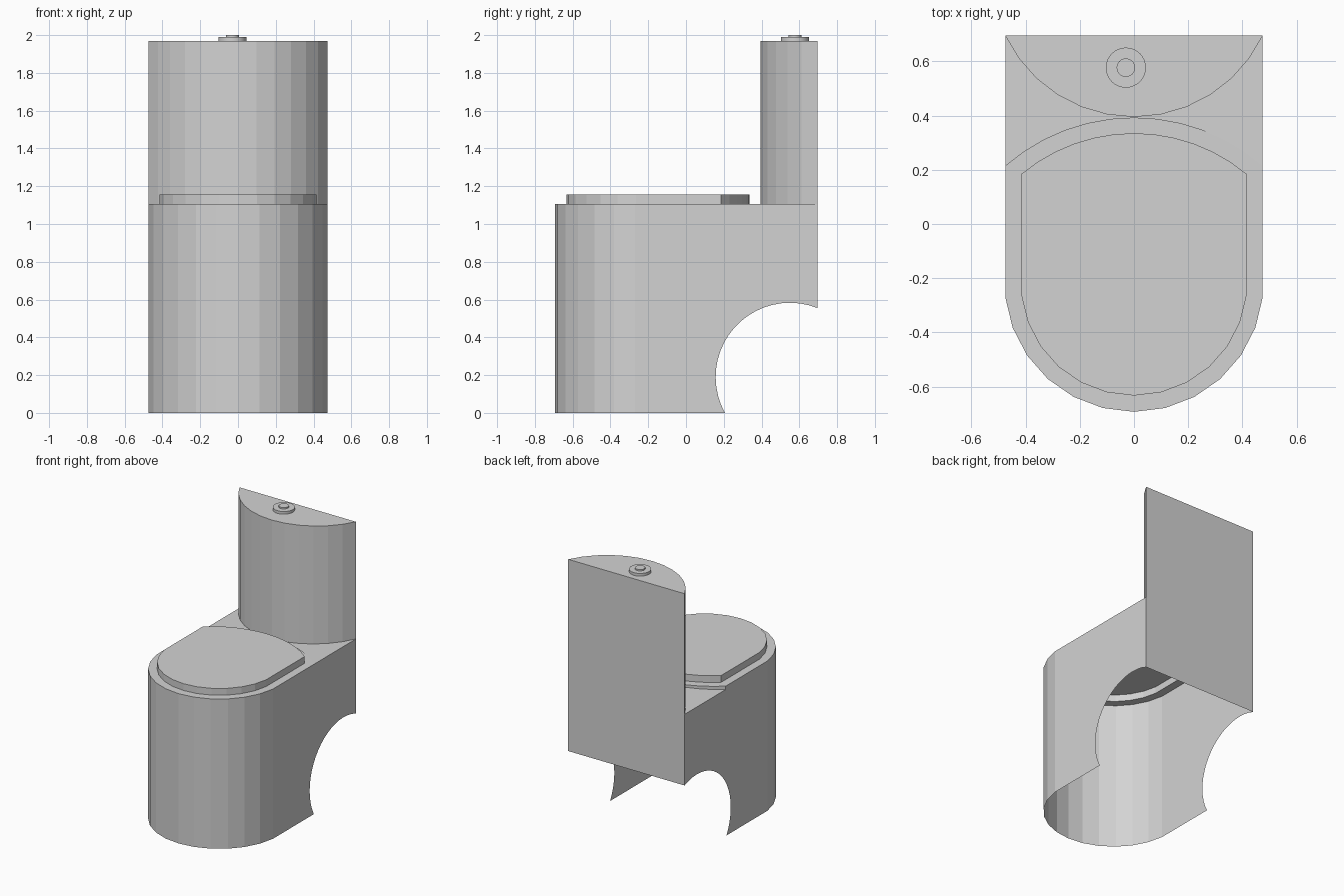
import bpy, bmesh, math
from mathutils import Vector

cube = bpy.data.objects.get("Cube")
if cube:
    bpy.data.objects.remove(cube)

# One ceramic colour for everything
ceramic = bpy.data.materials.new("pale grey ceramic")
ceramic.use_nodes = True
GREY = (0.65, 0.65, 0.65, 1)
ceramic.diffuse_color = GREY
ceramic.node_tree.nodes["Principled BSDF"].inputs["Base Color"].default_value = GREY

HALF_W, BACK_Y = 0.475, 0.695
SEAT_Z, LID_Z, TANK_Z = 1.105, 1.155, 1.97
SEGMENTS = 12


def arc(half_w, y_end, y_mid):
    """Circular arc from +x to -x through (0, y_mid), as (x, y) points."""
    sag = abs(y_mid - y_end)
    sign = 1 if y_mid > y_end else -1
    r = (half_w ** 2 + sag ** 2) / (2 * sag)
    a = math.asin(half_w / r)
    pts = []
    for i in range(SEGMENTS + 1):
        t = a - 2 * a * i / SEGMENTS
        pts.append((r * math.sin(t), y_mid - sign * r * (1 - math.cos(t))))
    return pts


def lift(pts, z):
    """Give 2D points a height, either fixed or a function of x."""
    return [(x, y, z(x) if callable(z) else z) for x, y in pts]


def strip(a, b, closed=False):
    """Quads joining two matching rows of points."""
    n = len(a)
    return [[a[i], a[(i + 1) % n], b[(i + 1) % n], b[i]]
            for i in range(n if closed else n - 1)]


def shell(name, polys, inside):
    """Thin sheet object with faces turned away from an inside point."""
    bm = bmesh.new()
    for p in polys:
        bm.faces.new([bm.verts.new(c) for c in p])
    bmesh.ops.remove_doubles(bm, verts=bm.verts, dist=0.0005)
    bm.normal_update()
    for f in bm.faces:
        if f.normal.dot(f.calc_center_median() - Vector(inside)) < 0:
            f.normal_flip()
    mesh = bpy.data.meshes.new(name)
    bm.to_mesh(mesh)
    bm.free()
    mesh.materials.append(ceramic)
    obj = bpy.data.objects.new(name, mesh)
    bpy.context.collection.objects.link(obj)
    return obj


def ledge_z(x):
    """The ledge behind the seat dips slightly towards -x."""
    return SEAT_Z - 0.025 * (HALF_W - x) / (2 * HALF_W)


# Plan curves
bowl_front = arc(HALF_W, -0.27, -0.693)
seat_back = arc(HALF_W, 0.215, 0.393)
tank_front = arc(HALF_W, BACK_Y, 0.395)
seat_outline = bowl_front + seat_back[::-1]
lid_outline = arc(0.415, -0.265, -0.633) + arc(0.415, 0.185, 0.335)[::-1]

# Pedestal: rounded front and two side walls with a round cutout at the back
ARCH_Y, ARCH_Z, ARCH_R = 0.55, 0.19, 0.393
start = math.pi + math.asin(ARCH_Z / ARCH_R)
end = math.acos((BACK_Y - ARCH_Y) / ARCH_R)
arch = []
for i in range(21):
    t = start + (end - start) * i / 20
    arch.append((ARCH_Y + ARCH_R * math.cos(t), ARCH_Z + ARCH_R * math.sin(t)))

walls = strip(lift(bowl_front, 0), lift(bowl_front, SEAT_Z))
for x in (HALF_W, -HALF_W):
    profile = [(-0.27, 0)] + arch + [(BACK_Y, ledge_z(x)), (0.215, ledge_z(x))]
    if x < 0:
        profile.append((0.215, SEAT_Z))
    profile.append((-0.27, SEAT_Z))
    walls.append([(x, y, z) for y, z in profile])
shell("pedestal", walls, (0, 0, 0.5))

# Seat rim around the lid
shell("seat_rim", strip(lift(seat_outline, SEAT_Z), lift(lid_outline, SEAT_Z), True),
      (0, 0, 0))

# Raised lid, open underneath
shell("lid", strip(lift(lid_outline, SEAT_Z), lift(lid_outline, LID_Z), True)
      + [lift(lid_outline, LID_Z)], (0, -0.1, 1.0))

# Ledge between seat and tank, with the small riser behind the seat
riser = [q for q in strip(lift(seat_back, SEAT_Z), lift(seat_back, ledge_z))]
riser[0] = [riser[0][0], riser[0][1], riser[0][2]]
shell("rear_ledge", riser + strip(lift(seat_back, ledge_z), lift(tank_front, ledge_z)),
      (0, 0, 0.5))

# Tank with bowed front; its flat back runs down to the cutout
back = [(HALF_W, BACK_Y, arch[-1][1]), (-HALF_W, BACK_Y, arch[-1][1]),
        (-HALF_W, BACK_Y, TANK_Z), (HALF_W, BACK_Y, TANK_Z)]
shell("tank", strip(lift(tank_front, ledge_z), lift(tank_front, TANK_Z))
      + [lift(tank_front, TANK_Z), back], (0, 0.6, 1.2))

# Flush button: wide disc with a smaller one on top
for name, radius, z0, z1 in (("button_base", 0.074, TANK_Z, 1.99),
                             ("button_top", 0.034, 1.99, 2.0)):
    bpy.ops.mesh.primitive_cylinder_add(vertices=32, radius=radius, depth=z1 - z0,
                                        location=(-0.03, 0.577, (z0 + z1) / 2))
    disc = bpy.context.object
    disc.name = name
    disc.data.materials.append(ceramic)
    bpy.ops.object.shade_smooth_by_angle()
